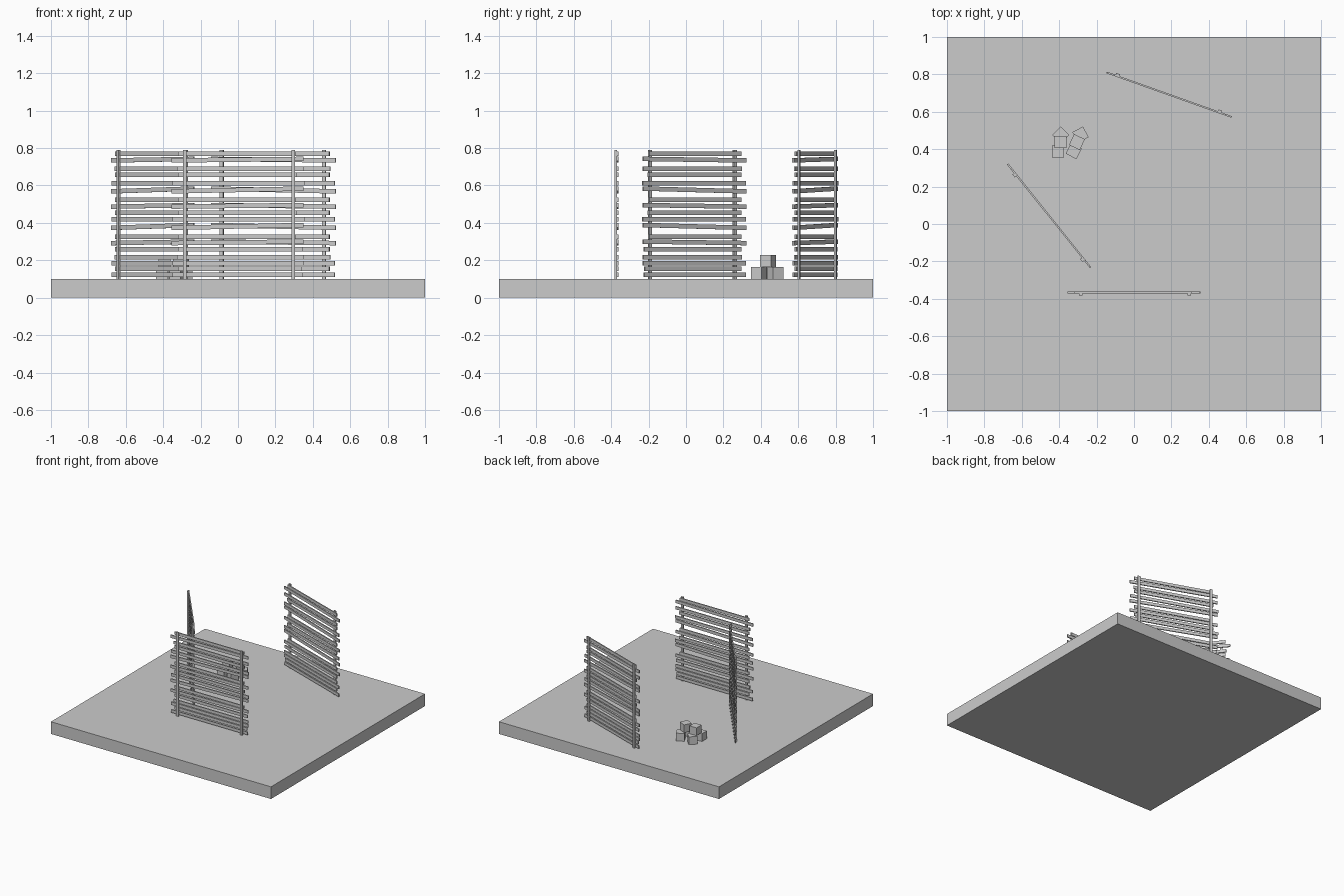
import bpy, bmesh
from math import radians
from mathutils import Matrix, Vector

if "Cube" in bpy.data.objects:
    bpy.data.objects.remove(bpy.data.objects["Cube"])

grey = bpy.data.materials.new("plain grey")
grey.diffuse_color = (0.6, 0.6, 0.6, 1)
grey.use_nodes = True
grey.node_tree.nodes["Principled BSDF"].inputs["Base Color"].default_value = grey.diffuse_color


def add_box(bm, size, loc, tilt=0.0, turn=0.0):
    m = (Matrix.Translation(Vector(loc)) @ Matrix.Rotation(turn, 4, 'Z')
         @ Matrix.Rotation(tilt, 4, 'Y') @ Matrix.Diagonal((*size, 1)))
    bmesh.ops.create_cube(bm, size=1, matrix=m)


def finish(bm, name, loc=(0, 0, 0), turn=0.0):
    mesh = bpy.data.meshes.new(name)
    bm.to_mesh(mesh)
    bm.free()
    mesh.materials.append(grey)
    ob = bpy.data.objects.new(name, mesh)
    ob.location = loc
    ob.rotation_euler.z = turn
    bpy.context.collection.objects.link(ob)


# floor slab
bm = bmesh.new()
add_box(bm, (2, 2, 0.1), (0, 0, 0.05))
finish(bm, "floor_slab")

# slats of one fence panel: height, left end, right end, rise to the right
slats = [(0.770, -0.325, 0.305, 0), (0.738, -0.36, 0.345, 0.008),
         (0.690, -0.33, 0.345, 0), (0.657, -0.325, 0.31, 0),
         (0.613, -0.355, 0.35, 0), (0.576, -0.36, 0.345, 0.015),
         (0.523, -0.325, 0.305, 0), (0.491, -0.36, 0.345, 0.008),
         (0.455, -0.325, 0.31, 0), (0.420, -0.355, 0.35, 0),
         (0.381, -0.36, 0.345, 0.015), (0.327, -0.325, 0.305, 0),
         (0.296, -0.36, 0.345, 0.008), (0.260, -0.325, 0.34, 0),
         (0.215, -0.33, 0.345, 0), (0.185, -0.355, 0.345, 0),
         (0.155, -0.325, 0.335, 0), (0.122, -0.355, 0.34, 0)]

# three fence panels: position and turn
panels = [("front_fence", 0.005, -0.366, 0),
          ("left_fence", -0.451, 0.04, -51.3),
          ("back_fence", 0.183, 0.693, 160.4)]
for name, x, y, angle in panels:
    bm = bmesh.new()
    for z, a, b, rise in slats:
        add_box(bm, (b - a, 0.009, 0.024), ((a + b) / 2, 0, z), -rise / (b - a))
    finish(bm, name + "_slats", (x, y, 0), radians(angle))
    bm = bmesh.new()
    for side in (-1, 1):
        add_box(bm, (0.02, 0.011, 0.69), (side * 0.29, -0.0095, 0.445))
    finish(bm, name + "_posts", (x, y, 0), radians(angle))

# stacked crates: position, layer, turn
crates = [(-0.407, 0.388, 0, 0), (-0.391, 0.476, 0, 45),
          (-0.322, 0.390, 0, -27), (-0.286, 0.478, 0, 28),
          (-0.393, 0.438, 1, 0), (-0.305, 0.438, 1, -25)]
for i, (x, y, layer, angle) in enumerate(crates):
    bm = bmesh.new()
    add_box(bm, (0.064, 0.064, 0.064), (0, 0, 0.032))
    finish(bm, f"crate_{i + 1}", (x, y, 0.1 + layer * 0.064), radians(angle))
